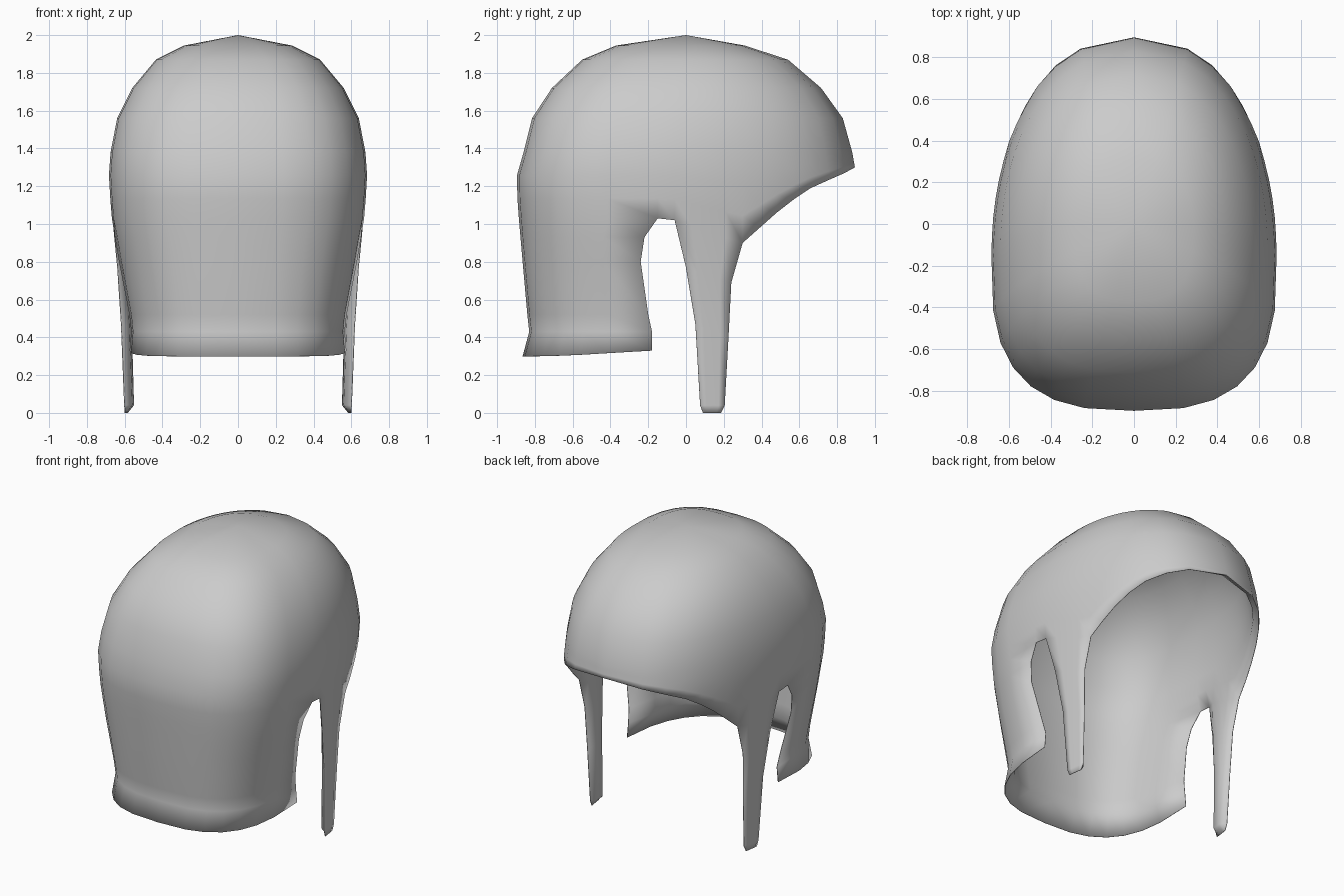
import bpy, bmesh
from math import sin, cos, acos, asin, pi

cube = bpy.data.objects.get("Cube")
if cube:
    bpy.data.objects.remove(cube)

# Cross-section by height: z, half width, front y, back y, y of the widest point
CROWN = [(2.0, 0, 0, 0, 0), (1.945, .285, -.37, .31, -.02), (1.87, .435, -.55, .54, -.05),
         (1.72, .56, -.71, .715, -.1), (1.56, .64, -.815, .83, -.15),
         (1.38, .675, -.86, .88, -.2), (1.24, .685, -.9, .905, -.2),
         (1.03, .668, -.885, .9, -.2)]
CURTAIN = CROWN + [(.8, .63, -.865, .9, -.2), (.52, .575, -.84, .9, -.2),
                   (.43, .565, -.83, .9, -.2), (.3, .577, -.865, .9, -.2)]
STRAND = CROWN + [(.75, .645, -.865, .9, -.2), (.45, .63, -.83, .9, -.2),
                  (0, .615, -.83, .9, -.2)]
FRONT_POWER, BACK_POWER = 2.8, 2.2


def section(table, z):
    for hi, lo in zip(table, table[1:]):
        if z >= lo[0]:
            break
    f = (z - lo[0]) / (hi[0] - lo[0])
    return [l + (h - l) * f for h, l in zip(hi, lo)][1:]


def angle(table, y, z):
    """Angle around the section: zero at the front, pi at the back."""
    w, front, back, mid = section(table, z)
    if y < mid:
        return acos(min(1, (mid - y) / (mid - front)) ** (FRONT_POWER / 2))
    return pi - acos(min(1, (y - mid) / (back - mid)) ** (BACK_POWER / 2))


def point(table, t, z):
    w, front, back, mid = section(table, z)
    p, reach = (FRONT_POWER, front - mid) if t < pi / 2 else (BACK_POWER, back - mid)
    x = w * max(0, sin(t)) ** (2 / p)
    return (0 if x < 1e-4 else x, mid + reach * abs(cos(t)) ** (2 / p), z)


def lerp(a, b, f):
    return a + (b - a) * f


bm = bmesh.new()


def grid(rows):
    verts = [[bm.verts.new(p) for p in row] for row in rows]
    for a, b in zip(verts, verts[1:]):
        for i in range(len(a) - 1):
            bm.faces.new((a[i], b[i], b[i + 1], a[i + 1]))


# Long curtain: from the centre line round to the side gap
gap_edge = [(-.15, 1.03), (-.22, .93), (-.24, .8), (-.2, .52), (-.18, .43), (-.18, .33)]
COLS = 7
rows = []
for y, z in gap_edge:
    end = angle(CURTAIN, y, z)
    drop = .03 if z < .4 else 0
    rows.append([(end * i / COLS, z - drop * (1 - (i / COLS) ** 4)) for i in range(COLS + 1)])
grid([[point(CURTAIN, t, z) for t, z in row] for row in rows])
lower_edge = list(rows[0])

# Side strand: tapers between its two edges
strand_front = [(-.06, 1.02), (0, .77), (.05, .47), (.075, .04), (.09, 0)]
strand_back = [(.3, .9), (.24, .69), (.225, .4), (.205, .04), (.185, 0)]
rows = []
for (ya, za), (yb, zb) in zip(strand_front, strand_back):
    row = []
    for i in range(5):
        y, z = lerp(ya, yb, i / 4), lerp(za, zb, i / 4)
        row.append((angle(STRAND, y, z), z))
    rows.append(row)
grid([[point(STRAND, t, z) for t, z in row] for row in rows])
lower_edge += rows[0]

# Crown: from the top down to the lower edge, including the overhanging fringe
for y, z in [(.39, .98), (.48, 1.06), (.57, 1.13), (.66, 1.19), (.76, 1.235), (.84, 1.27)]:
    lower_edge.append((angle(STRAND, y, z), z))
lower_edge.append((pi, 1.3))
rows = [[point(CROWN, t, s[0]) for t, z in lower_edge] for s in CROWN[:6]]
for f in (.35, .7, 1):
    rows.append([point(STRAND, t, lerp(1.38, z, f)) for t, z in lower_edge])
grid(rows)

bmesh.ops.remove_doubles(bm, verts=bm.verts[:], dist=.0005)
bm.normal_update()
if sum(f.normal.x * f.calc_area() for f in bm.faces) < 0:
    bmesh.ops.reverse_faces(bm, faces=bm.faces[:])
bm.verts.index_update()
rim = set()
for e in bm.edges:
    if e.is_boundary and max(v.co.x for v in e.verts) > 1e-4:
        rim.update(v.index for v in e.verts)

mesh = bpy.data.meshes.new("hair_shell")
bm.to_mesh(mesh)
bm.free()
hair = bpy.data.objects.new("hair_shell", mesh)
bpy.context.collection.objects.link(hair)

# One plain grey
grey = bpy.data.materials.new("light_grey")
grey.use_nodes = True
color = (.6, .6, .6, 1)
grey.diffuse_color = color
grey.node_tree.nodes["Principled BSDF"].inputs["Base Color"].default_value = color
mesh.materials.append(grey)

# Mirror, then a thin wall that narrows to the rim
group = hair.vertex_groups.new(name="wall")
group.add([v.index for v in mesh.vertices if v.index not in rim], 1, 'REPLACE')
mirror = hair.modifiers.new("mirror", 'MIRROR')
mirror.use_clip = True
wall = hair.modifiers.new("wall", 'SOLIDIFY')
wall.thickness = .04
wall.offset = -1
wall.vertex_group = "wall"
wall.thickness_vertex_group = .1
for poly in mesh.polygons:
    poly.use_smooth = True
